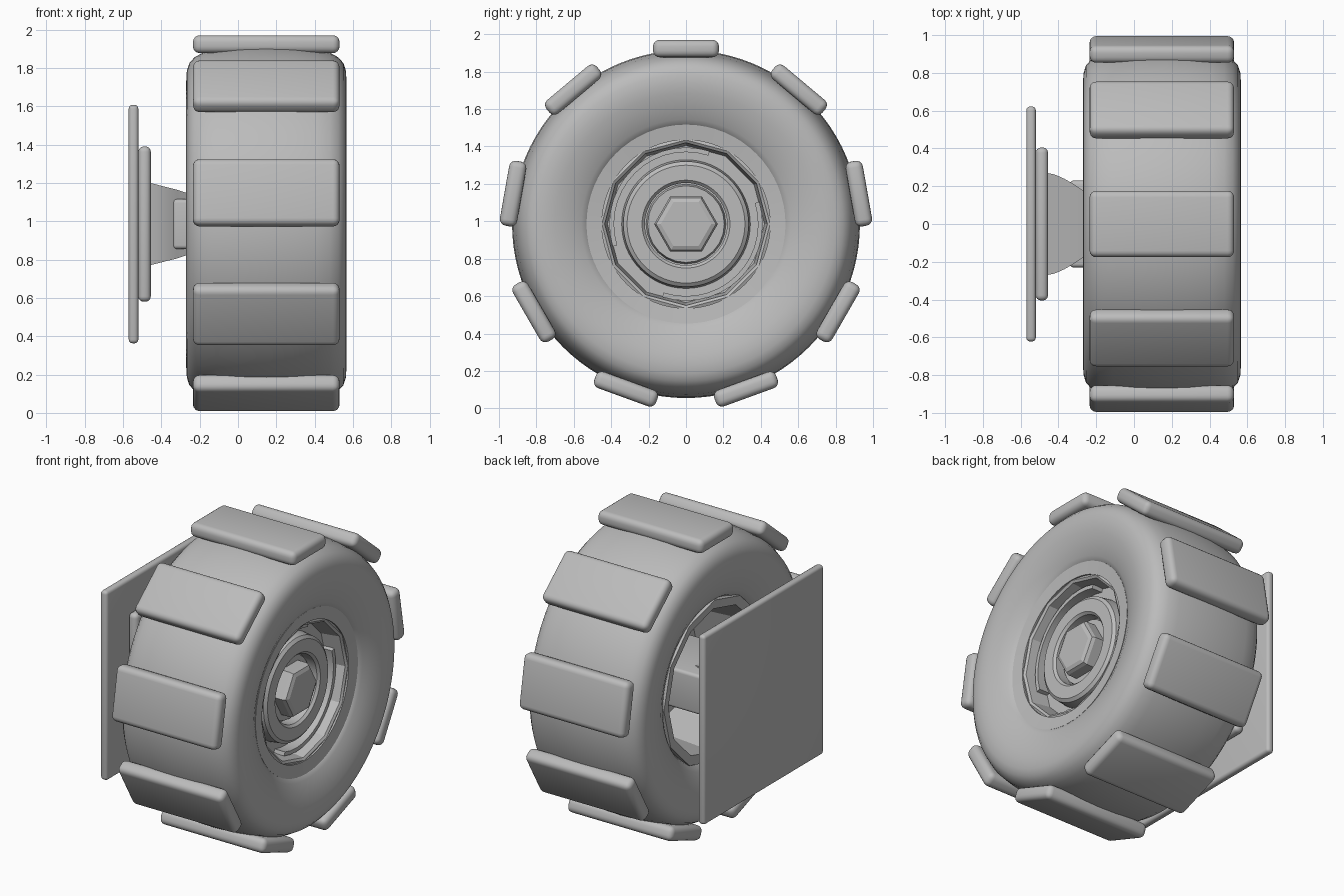
import bpy, bmesh, math
from mathutils import Matrix

if "Cube" in bpy.data.objects:
    bpy.data.objects.remove(bpy.data.objects["Cube"])

CZ = 0.985                                    # axle height
grey = bpy.data.materials.new("plain grey")
grey.diffuse_color = (0.5, 0.5, 0.5, 1)
grey.use_nodes = True
grey.node_tree.nodes["Principled BSDF"].inputs["Base Color"].default_value = grey.diffuse_color


def finish(bm, name, angle=35):
    bmesh.ops.recalc_face_normals(bm, faces=bm.faces)
    me = bpy.data.meshes.new(name)
    bm.to_mesh(me)
    bm.free()
    me.materials.append(grey)
    ob = bpy.data.objects.new(name, me)
    bpy.context.collection.objects.link(ob)
    bpy.ops.object.select_all(action='DESELECT')
    ob.select_set(True)
    bpy.context.view_layer.objects.active = ob
    bpy.ops.object.shade_smooth_by_angle(angle=math.radians(angle))
    return ob


def revolve(name, profile, seg=64, a0=0, a1=360, closed=True, angle=35):
    """Sweep an (x, radius) profile around the axle."""
    bm = bmesh.new()
    full = a1 - a0 == 360
    rings = []
    for i in range(seg if full else seg + 1):
        a = math.radians(a0 + (a1 - a0) * i / seg)
        rings.append([bm.verts.new((x, r * math.cos(a), CZ + r * math.sin(a)))
                      for x, r in profile])
    n = len(profile)
    for i in range(seg):
        p, q = rings[i], rings[(i + 1) % len(rings)]
        for j in range(n if closed else n - 1):
            k = (j + 1) % n
            bm.faces.new((p[j], p[k], q[k], q[j]))
    if not full:
        bm.faces.new(rings[0])
        bm.faces.new(rings[-1])
    bmesh.ops.remove_doubles(bm, verts=bm.verts, dist=1e-5)
    return finish(bm, name, angle)


def box(name, lo, hi, bevel, turn=0, taper=None):
    """Bevelled box (relative to the axle), optionally turned about the axle."""
    bm = bmesh.new()
    bmesh.ops.create_cube(bm, size=1)
    for v in bm.verts:
        right = v.co.x > 0
        v.co = [lo[i] if v.co[i] < 0 else hi[i] for i in range(3)]
        if taper and right:
            v.co.y *= taper[0]
            v.co.z *= taper[1]
    bmesh.ops.bevel(bm, geom=bm.edges[:], offset=bevel, segments=4, profile=0.5,
                    affect='EDGES')
    bmesh.ops.transform(bm, verts=bm.verts, matrix=Matrix.Translation((0, 0, CZ))
                        @ Matrix.Rotation(math.radians(turn), 4, 'X'))
    return finish(bm, name)


# Tyre: half profile mirrored about its middle plane
MID = 0.148
half = [(0, .93), (.14, .925), (.26, .91), (.33, .895), (.375, .87), (.402, .84),
        (.415, .80), (.418, .75), (.413, .70), (.40, .65), (.385, .60), (.365, .56), (.35, .53)]
tyre = ([(MID + d, r) for d, r in half] + [(MID + .30, .50), (MID - .30, .50)]
        + [(MID - d, r) for d, r in reversed(half[1:])])
revolve("tyre", tyre, 96)

# Nine tread blocks
for i in range(9):
    box(f"tread_block_{i + 1}", (-.235, -.176, .892), (.53, .176, .985), .035, i * 40)

# Rim: outer lip, faceted well and centre disc
revolve("rim_lip", [(.50, .532), (.49, .45), (.44, .45), (.44, .532)])
revolve("rim_well", [(.485, .45), (.475, .435), (.35, .42), (.34, 0), (.24, 0), (.24, .44),
                     (-.20, .47), (-.21, .53), (.45, .53)], 12, closed=True, angle=20)

# Two raised arcs in the well
for i, start in enumerate((72, 252)):
    revolve(f"rim_arc_{i + 1}", [(.34, .385), (.425, .385), (.425, .41), (.34, .41)], 14,
            start, start + 125)

# Hub ring, washer and bevelled hexagonal nut
revolve("hub_ring", [(.34, .345), (.42, .335), (.435, .315), (.435, .235), (.42, .22), (.34, .22)])
revolve("washer", [(.34, 0), (.375, 0), (.375, .205), (.34, .215)], 24)
revolve("hub_nut", [(.34, .17), (.44, .17), (.46, .16), (.47, .135), (.47, 0), (.34, 0)], 6, angle=20)

# Axle block and tapered knuckle behind the wheel
box("axle_block", (-.34, -.23, -.13), (.26, .23, .13), .02)
bm = bmesh.new()
sections = []
for x, y, z in ((-.46, .27, .215), (-.42, .262, .205), (-.37, .24, .192),
                (-.32, .212, .18), (-.26, .17, .16), (-.15, .12, .13)):
    sections.append([bm.verts.new((x, sy * y, CZ + sz * z))
                     for sy, sz in ((-1, -1), (1, -1), (1, 1), (-1, 1))])
for p, q in zip(sections, sections[1:]):
    for j in range(4):
        k = (j + 1) % 4
        bm.faces.new((p[j], p[k], q[k], q[j]))
bm.faces.new(sections[0])
bm.faces.new(sections[-1])
finish(bm, "knuckle")

# Mounting plates
box("inner_plate", (-.52, -.405, -.405), (-.455, .405, .405), .028)
box("outer_plate", (-.57, -.622, -.622), (-.52, .622, .622), .02)
